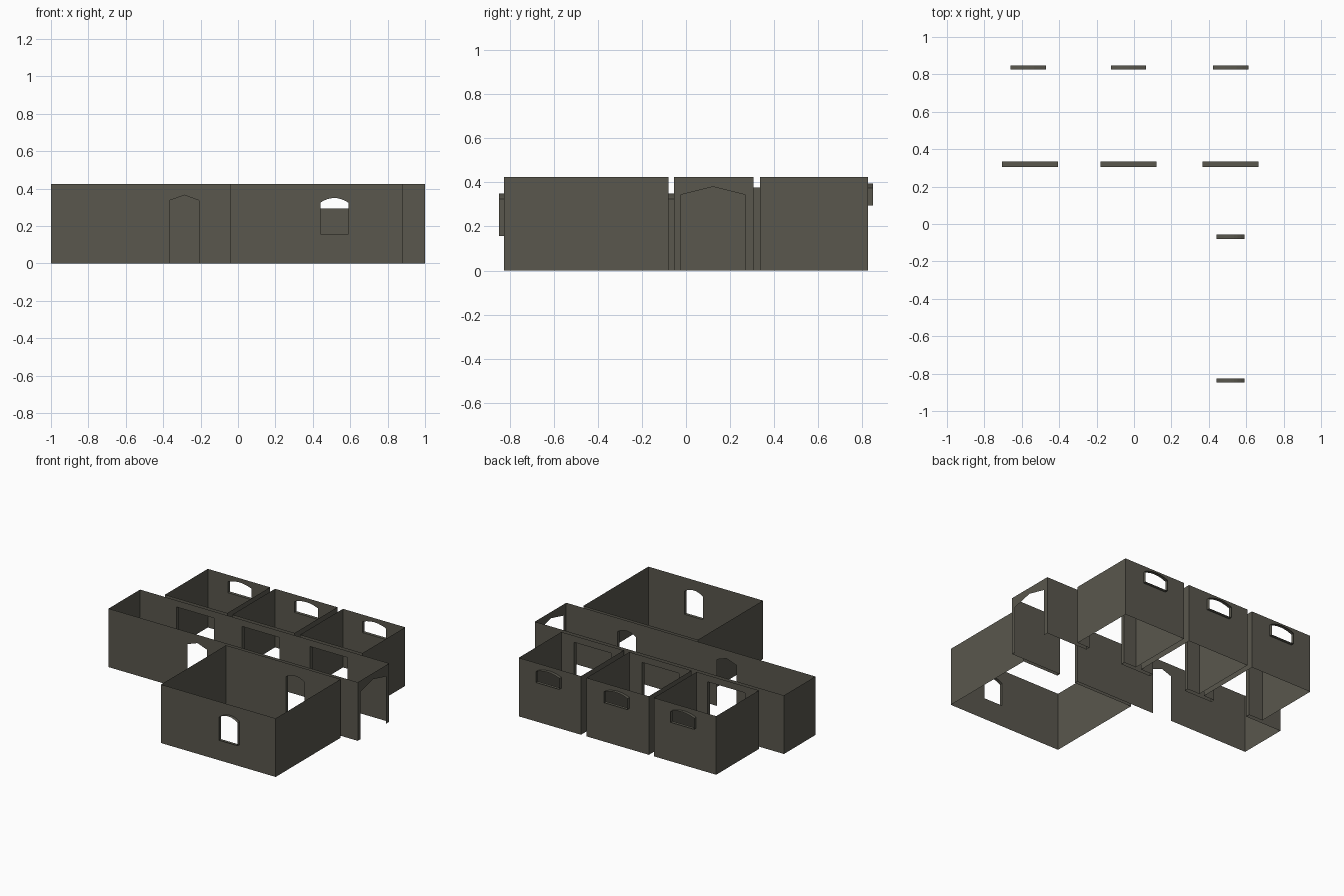
import bpy, bmesh

if "Cube" in bpy.data.objects:
    bpy.data.objects.remove(bpy.data.objects["Cube"])

H = 0.425  # wall height

mat = bpy.data.materials.new("dark_stone")
mat.diffuse_color = (0.10, 0.095, 0.075, 1)
mat.use_nodes = True
mat.node_tree.nodes["Principled BSDF"].inputs["Base Color"].default_value = mat.diffuse_color


def opening(c, half, sill, spring, top, segs):
    """Opening outline in (u, z), from bottom left over the head to bottom right."""
    ts = [-1 + 2 * i / segs for i in range(segs + 1)]
    head = [(c + half * t, spring + (top - spring) * (1 - t * t)) for t in ts]
    return [(c - half, sill)] + head + [(c + half, sill)]


def place(axis, pos):
    """Map (u, z) to a wall plane lying across the given axis."""
    if axis == 'y':
        return lambda u, z: (u, pos, z)
    return lambda u, z: (pos, u, z)


def add_wall(bm, axis, pos, u0, u1, openings=()):
    """Thin wall; openings with sill 0 are doors cut into the bottom edge."""
    at = place(axis, pos)
    outer, holes = [(u0, 0)], []
    for o in sorted(openings):
        if o[0][1] == 0:
            outer += o
        else:
            holes.append(o)
    outer += [(u1, 0), (u1, H), (u0, H)]
    edges = []
    for loop in [outer] + holes:
        vs = [bm.verts.new(at(*p)) for p in loop]
        edges += [bm.edges.new((a, b)) for a, b in zip(vs, vs[1:] + vs[:1])]
    bmesh.ops.triangle_fill(bm, use_beauty=True, edges=edges)


def finish(bm, name):
    bmesh.ops.remove_doubles(bm, verts=bm.verts, dist=1e-4)
    bmesh.ops.recalc_face_normals(bm, faces=bm.faces)
    me = bpy.data.meshes.new(name)
    bm.to_mesh(me)
    bm.free()
    me.materials.append(mat)
    bpy.context.collection.objects.link(bpy.data.objects.new(name, me))


def room(name, x0, x1, y0, y1, front=(), back=(), left=(), right=()):
    bm = bmesh.new()
    add_wall(bm, 'y', y0, x0, x1, front)
    add_wall(bm, 'y', y1, x0, x1, back)
    add_wall(bm, 'x', x0, y0, y1, left)
    add_wall(bm, 'x', x1, y0, y1, right)
    finish(bm, name)


def reveal(name, outline, y0, y1):
    """Lining of an opening, running from y0 to y1; doors stay open at the floor."""
    bm = bmesh.new()
    rows = [[bm.verts.new((u, y, z)) for u, z in outline] for y in (y0, y1)]
    n = len(outline)
    for i in range(n if outline[0][1] > 0 else n - 1):
        j = (i + 1) % n
        bm.faces.new((rows[0][i], rows[0][j], rows[1][j], rows[1][i]))
    finish(bm, name)


# Main y planes
F0, F1 = -0.825, -0.08     # front room
C0, C1 = -0.055, 0.305     # corridor
B0, B1 = 0.335, 0.825      # back rooms

# Front room with arched window and door into the corridor
front_window = opening(0.515, 0.075, 0.157, 0.325, 0.35, 8)
inner_door = opening(0.515, 0.075, 0, 0.325, 0.35, 8)
room("front_room", -0.04, 0.88, F0, F1, front=[front_window], back=[inner_door])
reveal("front_window_reveal", front_window, F0 - 0.022, F0)
reveal("front_door_reveal", inner_door, F1, C0)

# Three back rooms, each with a wide door and a high window
doors = []
for i, (c, cd, cw) in enumerate([(-0.57, -0.557, -0.565),
                                 (-0.03, -0.03, -0.03),
                                 (0.515, 0.515, 0.517)], 1):
    door = opening(cd, 0.15, 0, 0.377, 0.377, 1)
    window = opening(cw, 0.094, 0.295, 0.375, 0.395, 6)
    doors.append(door)
    room(f"back_room_{i}", c - 0.25, c + 0.25, B0, B1, front=[door], back=[window])
    reveal(f"back_door_reveal_{i}", door, C1, B0)
    reveal(f"back_window_reveal_{i}", window, B1, B1 + 0.023)

# Corridor with pointed side entrance and pointed end arch
side_entrance = opening(-0.287, 0.078, 0, 0.337, 0.365, 2)
end_arch = opening(0.122, 0.148, 0, 0.343, 0.38, 2)
room("corridor", -1, 1, C0, C1, front=[side_entrance, inner_door],
     back=doors, right=[end_arch])
